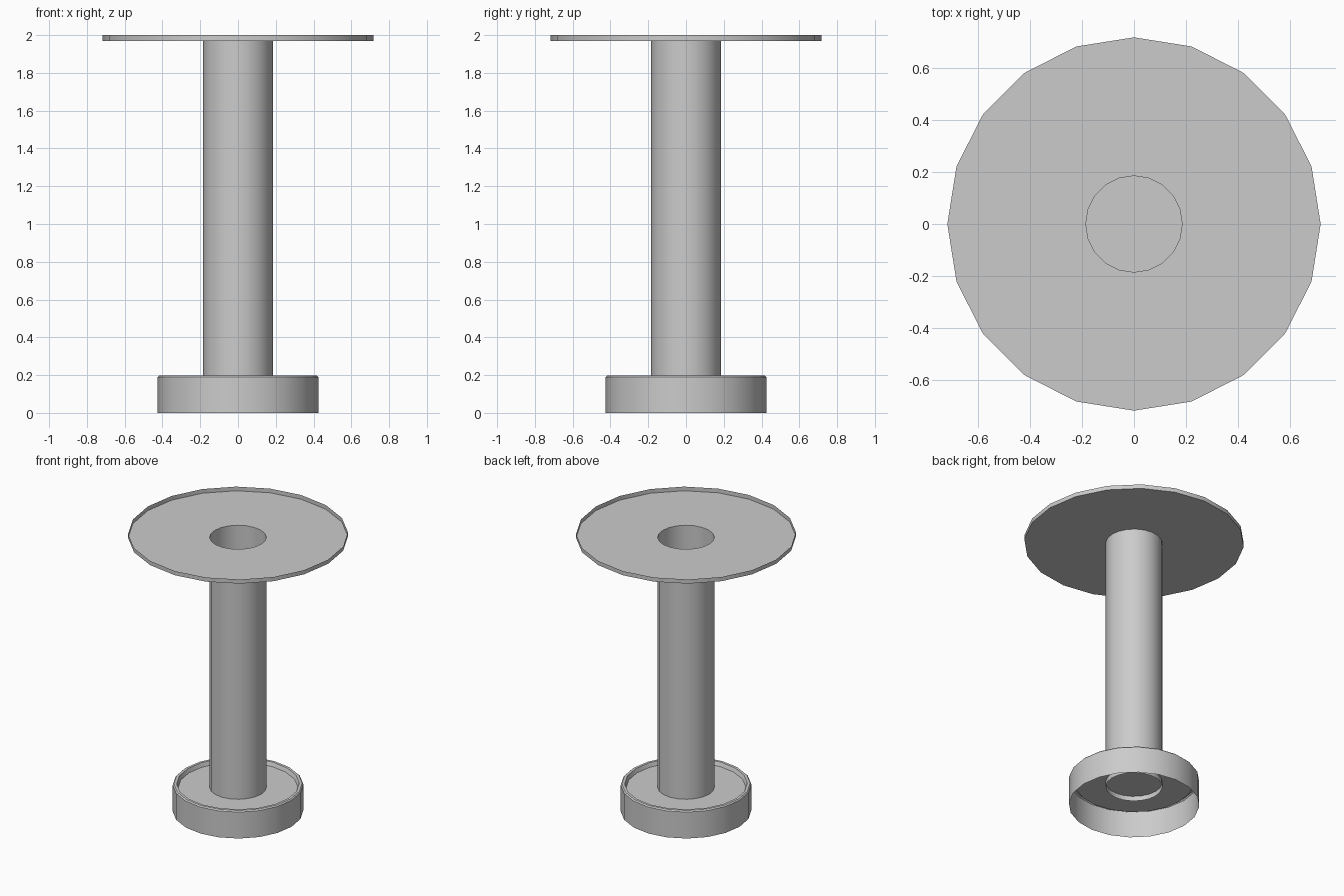
import bpy, bmesh, math

if "Cube" in bpy.data.objects:
    bpy.data.objects.remove(bpy.data.objects["Cube"])

SIDES = 20


def lathe(name, profile):
    """Spin an open (radius, height) profile around z as a thin shell."""
    bm = bmesh.new()
    rings = []
    for r, z in profile:
        if r == 0:
            rings.append([bm.verts.new((0, 0, z))])
        else:
            rings.append([bm.verts.new((r * math.cos(math.tau * i / SIDES),
                                        r * math.sin(math.tau * i / SIDES), z))
                          for i in range(SIDES)])
    for a, b in zip(rings, rings[1:]):
        for i in range(SIDES):
            j = (i + 1) % SIDES
            if len(b) == 1:
                bm.faces.new((a[i], a[j], b[0]))
            else:
                bm.faces.new((a[i], a[j], b[j], b[i]))
    mesh = bpy.data.meshes.new(name)
    bm.to_mesh(mesh)
    bm.free()
    obj = bpy.data.objects.new(name, mesh)
    bpy.context.collection.objects.link(obj)
    bpy.ops.object.select_all(action='DESELECT')
    obj.select_set(True)
    bpy.context.view_layer.objects.active = obj
    bpy.ops.object.shade_smooth_by_angle(angle=math.radians(30))
    return obj


# Hollow base, open below, with a bevelled lip around a recessed plate
lathe("base", [(0.426, 0), (0.426, 0.19), (0.418, 0.198), (0.40, 0.198),
               (0.39, 0.17), (0, 0.17)])

# Open tube, poking slightly through the base plate
lathe("column", [(0.185, 0.135), (0.185, 1.97)])

# Shallow tray top with a low rim and an opening into the column
lathe("tray_top", [(0.185, 1.97), (0.717, 1.97), (0.717, 2.0)])
